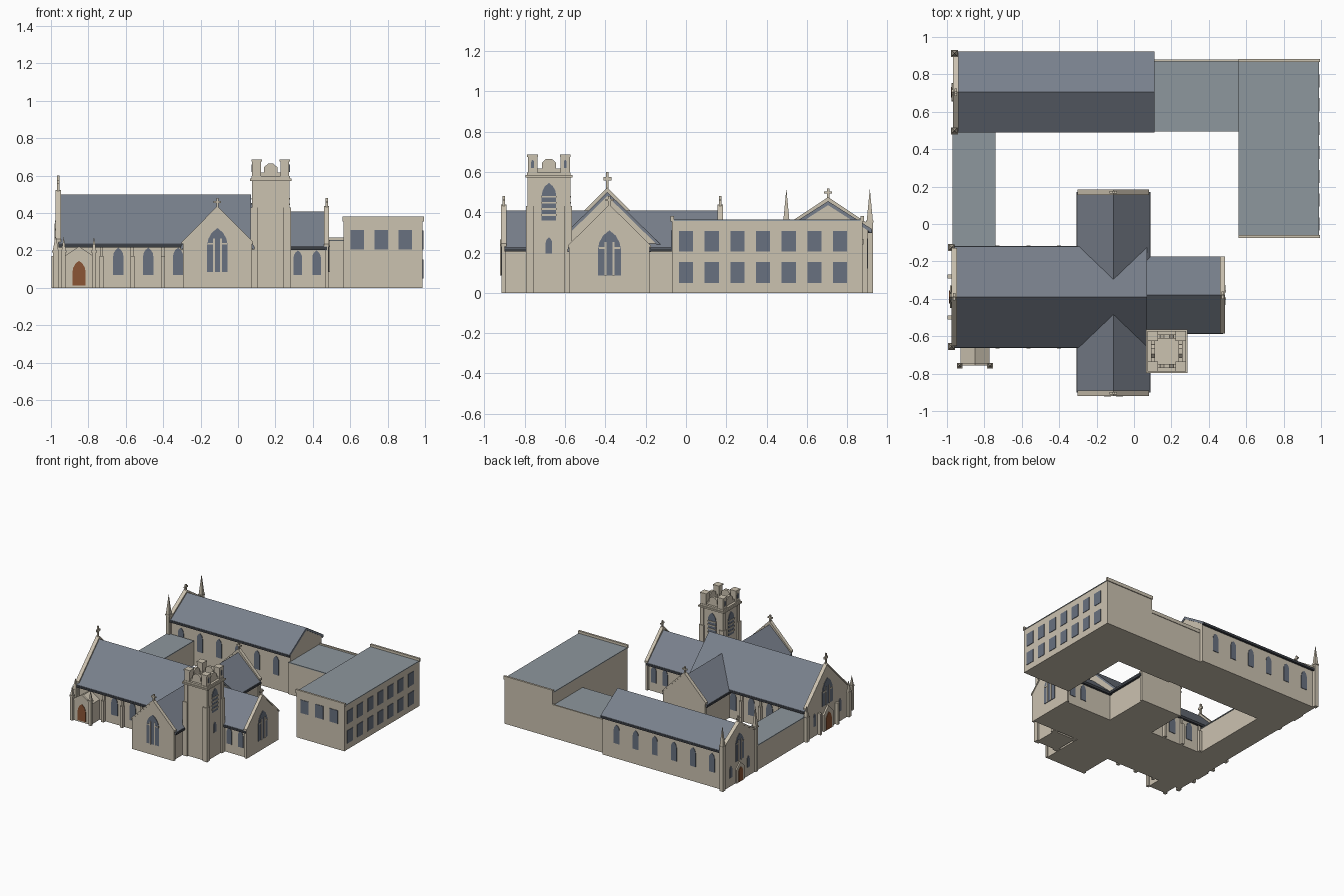
import bpy, bmesh
from mathutils import Vector

cube = bpy.data.objects.get("Cube")
if cube:
    bpy.data.objects.remove(cube, do_unlink=True)


def material(name, r, g, b):
    m = bpy.data.materials.new(name)
    m.use_nodes = True
    m.diffuse_color = (r, g, b, 1)
    m.node_tree.nodes["Principled BSDF"].inputs["Base Color"].default_value = (r, g, b, 1)
    return m


STONE = material("pale stone", .60, .54, .435)
SLATE = material("blue slate", .19, .216, .262)
FLAT = material("flat roof grey", .27, .31, .34)
GLASS = material("window blue", .14, .165, .215)
WOOD = material("door brown", .26, .09, .035)
GUTTER = material("dark gutter", .045, .05, .06)


def prism(name, pts, axis, a0, a1, mat, tip=False):
    """Extrude a 2D outline along an axis, optionally up to a point."""
    def place(u, v, a):
        return {"x": (a, u, v), "y": (u, a, v), "z": (u, v, a)}[axis]
    bm = bmesh.new()
    low = [bm.verts.new(place(u, v, a0)) for u, v in pts]
    bm.faces.new(low)
    n = len(pts)
    if tip:
        cu, cv = (sum(p[k] for p in pts) / n for k in (0, 1))
        top = bm.verts.new(place(cu, cv, a1))
        for i in range(n):
            bm.faces.new((low[i], low[(i + 1) % n], top))
    else:
        high = [bm.verts.new(place(u, v, a1)) for u, v in pts]
        bm.faces.new(high)
        for i in range(n):
            j = (i + 1) % n
            bm.faces.new((low[i], low[j], high[j], high[i]))
    bmesh.ops.recalc_face_normals(bm, faces=bm.faces)
    me = bpy.data.meshes.new(name)
    bm.to_mesh(me)
    bm.free()
    me.materials.append(mat)
    ob = bpy.data.objects.new(name, me)
    bpy.context.collection.objects.link(ob)
    return ob


def rect(u0, u1, v0, v1):
    return [(u0, v0), (u1, v0), (u1, v1), (u0, v1)]


def box(name, x0, x1, y0, y1, z0, z1, mat=STONE):
    return prism(name, rect(x0, x1, y0, y1), "z", z0, z1, mat)


def gable(name, axis, c, half, eave, ridge, a0, a1):
    pts = [(c - half, 0), (c + half, 0), (c + half, eave), (c, ridge), (c - half, eave)]
    return prism(name, pts, axis, a0, a1, STONE)


def chevron(name, axis, c, half, eave, ridge, a0, a1, mat, t=.02):
    pts = [(c - half, eave), (c, ridge), (c + half, eave),
           (c + half, eave - t), (c, ridge - t), (c - half, eave - t)]
    return prism(name, pts, axis, a0, a1, mat)


def wing(name, axis, c, half, eave, ridge, a0, a1):
    """Gabled walls, slate roof and eaves gutters."""
    wall = half - .02
    slope = (ridge - eave) / half
    gable(name + "_walls", axis, c, wall, eave + .02 * slope - .01, ridge - .01, a0 + .005, a1 - .005)
    chevron(name + "_roof", axis, c, half, eave, ridge, a0, a1, SLATE)
    for s in (-1, 1):
        u = sorted((c + s * (half - .016), c + s * (half + .002)))
        prism(name + "_gutter", rect(*u, eave - .02, eave - .004), axis, a0, a1, GUTTER)


def cross(axis, c, a, z, h=.06):
    """Gable cross whose arms spread across the gable."""
    prism("gable_cross_post", rect(c - .006, c + .006, z - .02, z + h), axis, a - .006, a + .006, STONE)
    prism("gable_cross_arms", rect(c - .02, c + .02, z + h * .5, z + h * .7), axis, a - .006, a + .006, STONE)


def parapet(name, axis, c, half, eave, ridge, a0, a1, h=.05):
    gable(name + "_gable_wall", axis, c, half, eave, ridge, a0, a1)
    chevron(name + "_coping", axis, c, half + .006, eave, ridge + .008, a0 - .004, a1 + .004, STONE, .014)
    cross(axis, c, (a0 + a1) / 2, ridge, h)


def arch(c, w, z0, z1):
    """Pointed arch outline."""
    h, s = w / 2, z1 - w * .85
    right = [(h, z0), (h, s), (h * .88, s + w * .32), (h * .55, s + w * .62)]
    return [(c + u, v) for u, v in right] + [(c, z1)] + [(c - u, v) for u, v in reversed(right)]


def opening(name, axis, face, side, c, w, z0, z1, mat=GLASS, pointed=True, t=.004):
    pts = arch(c, w, z0, z1) if pointed else rect(c - w / 2, c + w / 2, z0, z1)
    return prism(name, pts, axis, face - side * .004, face + side * t, mat)


def great_window(axis, face, side, c, w, z0, z1):
    opening("great_window", axis, face, side, c, w, z0, z1)
    for s in (-1, 1):
        opening("mullion", axis, face, side, c + s * w / 6, .01, z0, z1 - w * .5, STONE, False, .008)
        opening("tracery", axis, face, side, c + s * w / 3, w / 4, z1 - w * .8, z1 - w * .72, STONE, False, .007)


def pinnacle(name, x, y, w, shaft, top):
    h = w / 2
    box(name + "_shaft", x - h, x + h, y - h, y + h, 0, shaft)
    box(name + "_band", x - h - .004, x + h + .004, y - h - .004, y + h + .004, shaft - .01, shaft)
    prism(name + "_spire", rect(x - h, x + h, y - h, y + h), "z", shaft, top, STONE, True)


# Church: nave, transept and chancel
NY, TX, CY = -.39, -.11, -.38
wing("nave", "x", NY, .27, .235, .50, -.96, .07)
wing("transept", "y", TX, .195, .225, .408, -.90, .17)
wing("chancel", "x", CY, .205, .222, .408, .05, .475)
parapet("nave_west", "x", NY, .255, .26, .515, -.972, -.95, .085)
parapet("transept_front", "y", TX, .185, .245, .43, -.915, -.895)
parapet("transept_back", "y", TX, .185, .245, .43, .16, .18)
parapet("chancel_east", "x", CY, .20, .235, .43, .465, .483)
great_window("y", -.915, -1, TX, .11, .085, .32)
great_window("x", .483, 1, CY, .115, .085, .31)
great_window("x", -.972, -1, NY, .13, .20, .41)

# Nave and chancel side windows and buttresses
for s in (-1, 1):
    for x in (-.64, -.48, -.32):
        opening("nave_window", "y", NY + s * .25, s, x, .055, .07, .215)
    for x in (-.73, -.565, -.40):
        y = sorted((NY + s * .24, NY + s * .275))
        box("nave_buttress", x - .011, x + .011, *y, 0, .17)
        y = sorted((NY + s * .24, NY + s * .262))
        box("nave_buttress_top", x - .009, x + .009, *y, .17, .225)
    for x in (.32, .42):
        opening("chancel_window", "y", CY + s * .185, s, x, .046, .07, .20)
    pinnacle("nave_pinnacle", -.975, NY + s * .265, .03, .20, .285)
    opening("west_lancet", "x", -.972, -1, NY + s * .16, .03, .08, .18)
    box("west_buttress", -.998, -.96, NY + s * .11 - .011, NY + s * .11 + .011, 0, .17)

# West portal
gable("west_portal", "x", NY, .06, .13, .19, -.985, -.96)
opening("west_door", "x", -.985, -1, NY, .07, .005, .14, WOOD)

# Front porch
gable("porch", "y", -.85, .078, .16, .212, -.752, -.63)
chevron("porch_coping", "y", -.85, .08, .168, .222, -.757, -.742, STONE, .014)
opening("porch_door", "y", -.752, -1, -.85, .07, .012, .145, WOOD)
for x in (-.932, -.77):
    pinnacle("porch_pinnacle", x, -.757, .022, .20, .275)

# Tower
X, Y = .175, -.68
box("tower_body", X - .095, X + .095, Y - .10, Y + .10, 0, .575)
box("tower_cornice", X - .112, X + .112, Y - .116, Y + .116, .572, .584)
box("tower_cornice_top", X - .104, X + .104, Y - .108, Y + .108, .584, .598)
for sx in (-1, 1):
    for sy in (-1, 1):
        for name, r, half, z0, z1 in (("tower_buttress", .088, .020, 0, .43),
                                      ("tower_buttress_upper", .086, .015, .43, .575),
                                      ("turret", .075, .024, .59, .675),
                                      ("turret_cap", .075, .027, .675, .686)):
            cx, cy = X + sx * r, Y + sy * (r + .006)
            box(name, cx - half, cx + half, cy - half, cy + half, z0, z1)
        opening("turret_slit", "x", X + sx * .099, sx, Y + sy * .081, .014, .62, .66)

merlon = [(-.035, .59), (.035, .59), (.035, .645), (.015, .664), (-.015, .664), (-.035, .645)]
for s in (-1, 1):
    for axis, c, other, r in (("x", Y, X, .085), ("y", X, Y, .09)):
        a = sorted((other + s * r, other + s * (r - .022)))
        prism("tower_parapet", rect(c - .07, c + .07, .59, .618), axis, *a, STONE)
        prism("tower_merlon", [(c + u, v) for u, v in merlon], axis, *a, STONE)

for axis, face, s, c in (("x", X + .095, 1, Y), ("x", X - .095, -1, Y), ("y", Y + .10, 1, X)):
    opening("belfry_opening", axis, face, s, c, .072, .36, .545)
    for i in range(4):
        z = .382 + i * .03
        opening("belfry_slat", axis, face, s, c, .074, z, z + .009, STONE, False, .009)
    opening("tower_lancet", axis, face, s, c, .032, .195, .275)

# Rear hall
HY = .705
wing("hall", "x", HY, .215, .318, .455, -.95, .11)
parapet("hall_west", "x", HY, .205, .335, .467, -.965, -.942)
great_window("x", -.965, -1, HY, .10, .17, .385)
gable("hall_portal", "x", HY, .05, .11, .155, -.975, -.95)
opening("hall_door", "x", -.975, -1, HY, .055, .005, .12, WOOD)
for s in (-1, 1):
    pinnacle("hall_pinnacle", -.96, HY + s * .207, .03, .36, .517)
    opening("hall_lancet", "x", -.965, -1, HY + s * .11, .03, .07, .16)
    for i in range(6):
        opening("hall_window", "y", HY + s * .195, s, -.86 + i * .168, .05, .12, .27)

# Side corridor between nave and hall
box("corridor", -.965, -.745, -.16, .52, 0, .195)
box("corridor_roof", -.97, -.74, -.14, .50, .195, .202, FLAT)

# Link block and annex
box("link", .09, .57, .50, .875, 0, .25)
box("link_roof", .10, .57, .495, .87, .25, .257, FLAT)
box("link_parapet", .11, .565, .868, .88, .24, .268)
box("annex", .565, .987, -.07, .875, 0, .357)
box("annex_roof", .56, .99, -.065, .87, .357, .363, FLAT)
for y in (-.076, .866):
    box("annex_parapet", .56, .994, y, y + .016, .355, .382)
for i in range(7):
    for z0, z1 in ((.05, .152), (.205, .308)):
        opening("annex_side_window", "x", .987, 1, i * .1275, .07, z0, z1, GLASS, False)
for x in (.637, .766, .895):
    opening("annex_front_window", "y", -.07, -1, x, .072, .205, .31, GLASS, False)
